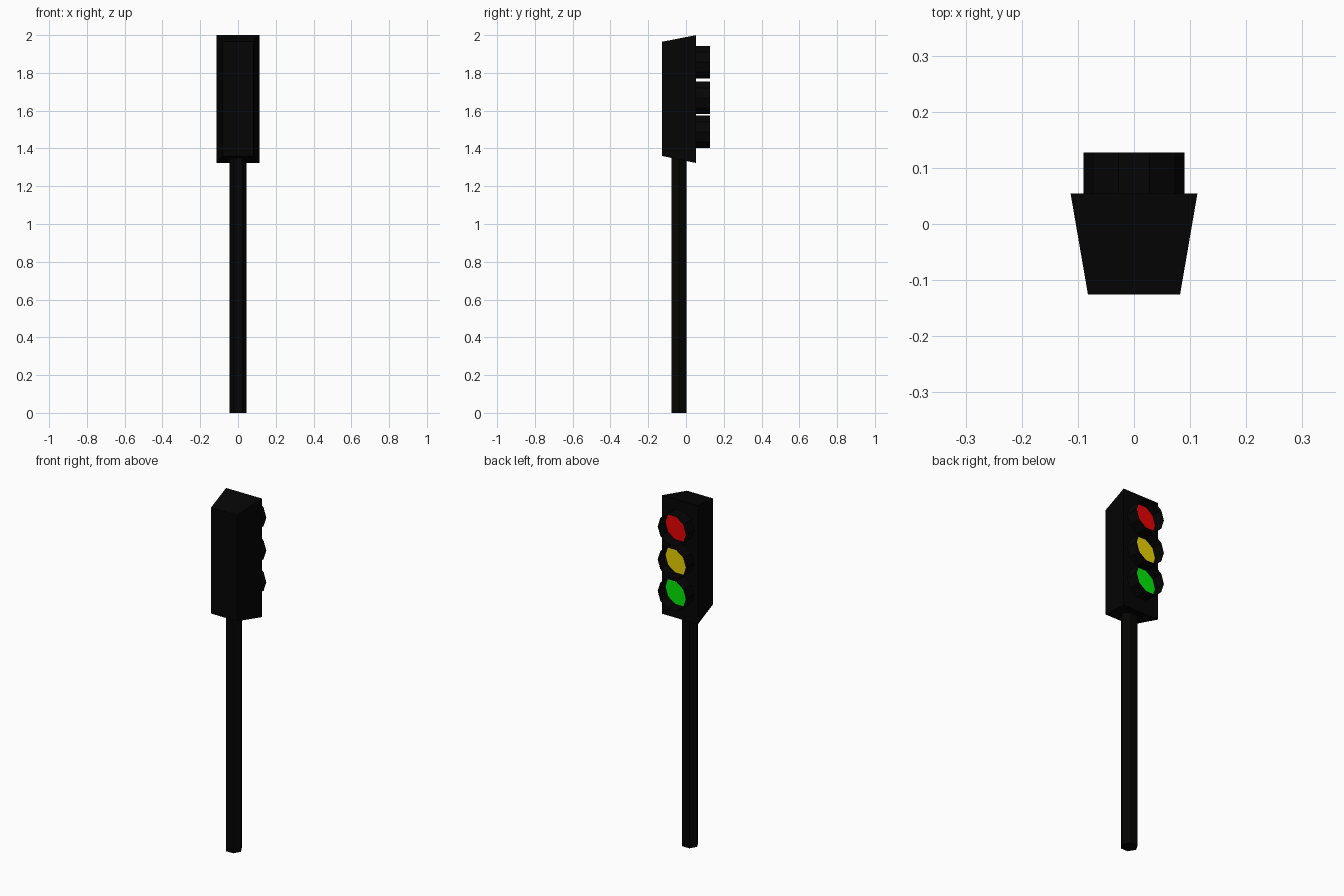
import bpy
import bmesh
from math import pi, cos, sin

cube = bpy.data.objects.get("Cube")
if cube:
    bpy.data.objects.remove(cube, do_unlink=True)


def material(name, rgb):
    m = bpy.data.materials.new(name)
    m.use_nodes = True
    color = (*rgb, 1)
    m.diffuse_color = color
    m.node_tree.nodes["Principled BSDF"].inputs["Base Color"].default_value = color
    return m


def finish(name, bm, mat):
    bmesh.ops.recalc_face_normals(bm, faces=bm.faces)
    mesh = bpy.data.meshes.new(name)
    bm.to_mesh(mesh)
    bm.free()
    mesh.materials.append(mat)
    obj = bpy.data.objects.new(name, mesh)
    bpy.context.collection.objects.link(obj)
    return obj


def ring(bm, radius, sides, place):
    """Regular polygon of vertices with a corner on the x axis."""
    angles = [2 * pi * i / sides for i in range(sides)]
    return [bm.verts.new(place(radius * cos(a), radius * sin(a))) for a in angles]


def bridge(bm, a, b):
    for i in range(len(a)):
        j = (i + 1) % len(a)
        bm.faces.new((a[i], a[j], b[j], b[i]))


black = material("housing black", (0.0015, 0.0015, 0.0015))
pole_black = material("pole black", (0.0017, 0.0015, 0.0013))

# Tapered housing, widest on the lamp side
BACK = 0.054
bm = bmesh.new()
loops = []
for y, half, low, high in ((-0.126, 0.082, 1.36, 1.965), (BACK, 0.113, 1.323, 2.0)):
    corners = ((-half, low), (half, low), (half, high), (-half, high))
    loops.append([bm.verts.new((x, y, z)) for x, z in corners])
    bm.faces.new(loops[-1])
bridge(bm, *loops)
finish("housing", bm, black)

# Six-sided pole, running up into the housing
bm = bmesh.new()
loops = []
for z in (0, 1.4):
    loops.append(ring(bm, 0.045, 6, lambda u, v: (u, v - 0.037, z)))
    bm.faces.new(loops[-1])
bridge(bm, *loops)
finish("pole", bm, pole_black)

# Three lamps: an open ten-sided visor around a flat lens
lamps = (
    ("red", 1.857, (0.8, 0.0008, 0.0012)),
    ("yellow", 1.668, (0.8, 0.64, 0.001)),
    ("green", 1.488, (0.0008, 0.8, 0.002)),
)
for name, z, rgb in lamps:
    bm = bmesh.new()
    loops = [ring(bm, 0.09, 10, lambda u, v: (u, y, z + v)) for y in (BACK, 0.127)]
    bridge(bm, *loops)
    visor = finish(name + "_visor", bm, black)
    shell = visor.modifiers.new("wall", "SOLIDIFY")
    shell.thickness = 0.002
    shell.offset = -1

    bm = bmesh.new()
    loops = []
    for y in (BACK - 0.002, BACK + 0.007):
        loops.append(ring(bm, 0.088, 10, lambda u, v: (u, y, z + v)))
        bm.faces.new(loops[-1])
    bridge(bm, *loops)
    finish(name + "_lens", bm, material("lens " + name, rgb))
